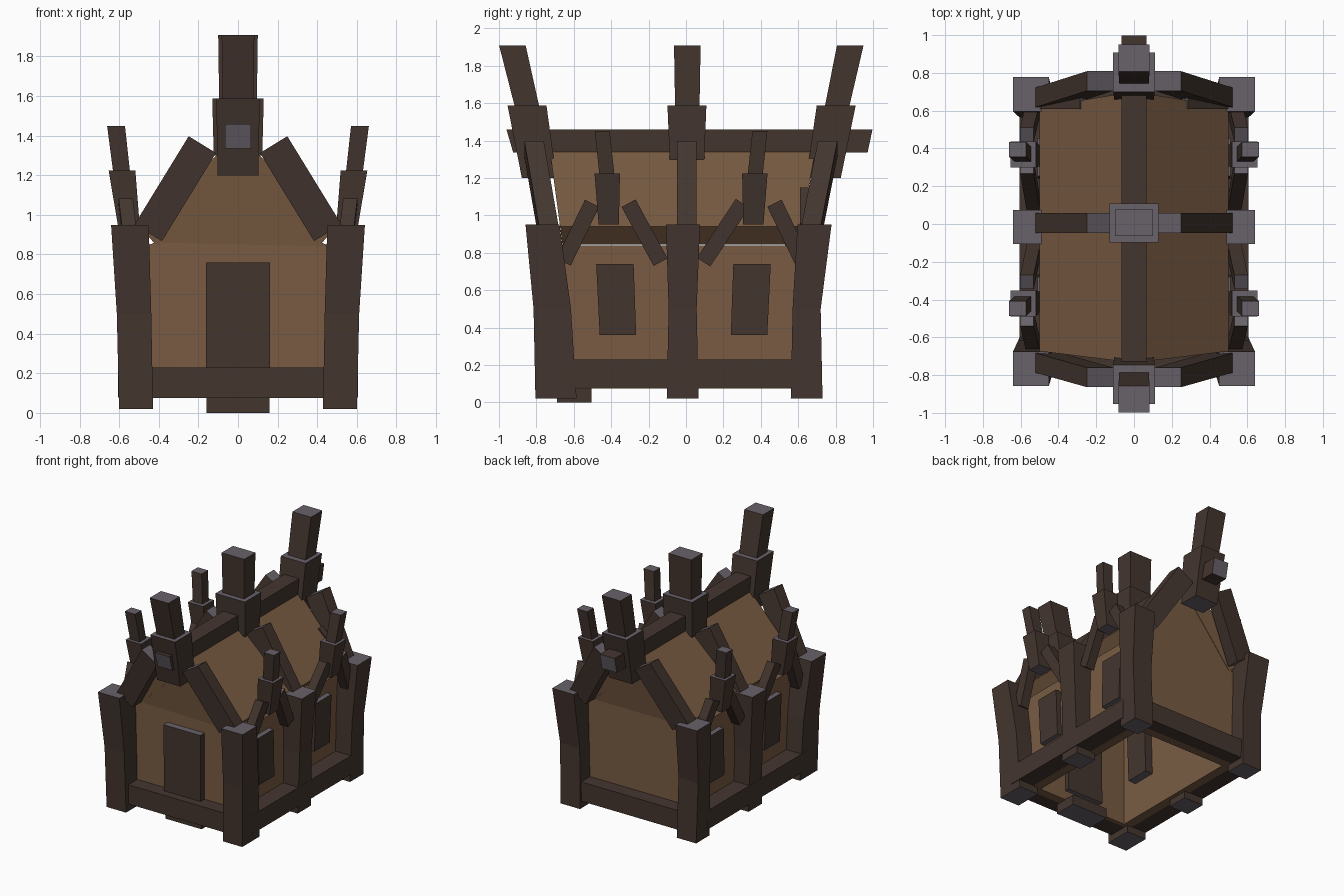
import bpy, bmesh
from mathutils import Vector as V

if "Cube" in bpy.data.objects:
    bpy.data.objects.remove(bpy.data.objects["Cube"])


def material(name, rgb):
    m = bpy.data.materials.new(name)
    m.diffuse_color = (*rgb, 1)
    m.use_nodes = True
    m.node_tree.nodes["Principled BSDF"].inputs["Base Color"].default_value = m.diffuse_color
    return m


TIMBER = material("dark timber", (0.057, 0.036, 0.028))
ENDS = material("grey timber ends", (0.138, 0.120, 0.142))
BOARDS = material("brown boards", (0.190, 0.105, 0.055))


def loft(name, rings, mats=(TIMBER, ENDS)):
    """Solid through matching point loops; the two ends take the last material."""
    bm = bmesh.new()
    loops = [[bm.verts.new(p) for p in ring] for ring in rings]
    n = len(loops[0])
    for lo, hi in zip(loops, loops[1:]):
        for i in range(n):
            j = (i + 1) % n
            bm.faces.new((lo[i], lo[j], hi[j], hi[i]))
    for end in (loops[0], loops[-1]):
        bm.faces.new(end).material_index = len(mats) - 1
    bmesh.ops.triangulate(bm, faces=[f for f in bm.faces if len(f.verts) > 4])
    bmesh.ops.recalc_face_normals(bm, faces=bm.faces)
    me = bpy.data.meshes.new(name)
    bm.to_mesh(me)
    bm.free()
    for m in mats:
        me.materials.append(m)
    ob = bpy.data.objects.new(name, me)
    bpy.context.collection.objects.link(ob)


def rect(p, u, v):
    """Rectangle around p with half sides u and v."""
    p, u, v = V(p), V(u), V(v)
    return [p + a * u + b * v for a, b in ((-1, -1), (1, -1), (1, 1), (-1, 1))]


def upright(name, *rings):
    """Timber with level cuts; each ring is (x, y, z, width x, width y)."""
    loft(name, [rect((x, y, z), (wx / 2, 0, 0), (0, wy / 2, 0))
                for x, y, z, wx, wy in rings])


def brace(name, p0, p1, width, depth):
    """Slanted timber with square cuts; depth is a level half-side vector."""
    side = (V(p1) - V(p0)).cross(V(depth)).normalized() * width / 2
    loft(name, [rect(p0, side, depth), rect(p1, side, depth)])


def front_y(z):
    return -0.66 - 0.134 * max(z - 0.84, 0)


def back_y(z):
    return 0.60 + 0.18 * max(z - 0.84, 0)


# Thick roof with square-cut eaves, gables leaning outwards
profile = [(0.5, 0.94), (0, 1.40), (-0.5, 0.94), (-0.41, 0.845), (0, 1.225), (0.41, 0.845)]
loft("roof", [[(x, f(z), z) for x, z in profile] for f in (front_y, back_y)], [BOARDS])

# Gable walls
gable = [(-0.47, 0.075), (0.47, 0.075), (0.47, 0.84), (0.42, 0.86), (0, 1.25),
         (-0.42, 0.86), (-0.47, 0.84)]
for label, f, d in (("front", front_y, 1), ("back", back_y, -1)):
    loft(f"{label}_gable_wall", [[(x, f(z) + d * t, z) for x, z in gable]
                                 for t in (0.003, 0.07)], [BOARDS])

for s, side in ((1, "right"), (-1, "left")):
    # Side wall
    loft(f"{side}_wall", [rect((s * 0.435, y, 0.4575), (0.035, 0, 0), (0, 0, 0.3825))
                          for y in (-0.63, 0.57)], [BOARDS])

    # Posts at the corners and the middle, leaning out above the knee
    for label, y0, w0, y1, y2 in (("front", -0.695, 0.22, -0.715, -0.767),
                                  ("middle", -0.018, 0.17, -0.018, -0.016),
                                  ("back", 0.645, 0.17, 0.645, 0.687)):
        upright(f"{label}_{side}_post", (s * 0.515, y0, 0.02, 0.172, w0),
                (s * 0.525, y1, 0.50, 0.174, w0 - 0.02), (s * 0.546, y2, 0.95, 0.19, 0.182))

    # Sill beam along the side
    loft(f"{side}_sill_beam", [rect((s * 0.53, y, 0.155), (0.077, 0, 0), (0, 0, 0.075))
                               for y in (-0.687, 0.60)])

    # Main roof braces
    for label, y0, y1 in (("front", -0.735, -0.812), ("middle", 0.005, 0.005),
                          ("back", 0.67, 0.757)):
        brace(f"{label}_{side}_roof_brace", (s * 0.453, y0, 0.91),
              (s * 0.18, y1, 1.355), 0.162, (0, 0.052, 0))

    # Short batten on the lower back edge of the roof
    brace(f"{side}_roof_batten", (s * 0.48, 0.642, 0.938), (s * 0.27, 0.642, 1.131),
          0.05, (0, 0.032, 0))

    for label, yw, lean, ya, yb, yc, yd in (
            ("front", -0.372, 0.008, -0.655, -0.502, -0.307, -0.136),
            ("back", 0.345, -0.008, 0.094, 0.302, 0.473, 0.625)):
        # Window panel, passing through the wall
        upright(f"{label}_{side}_window", (s * 0.422, yw + lean, 0.36, 0.175, 0.195),
                (s * 0.424, yw - lean, 0.74, 0.175, 0.2))
        # Small braces above the window
        for n, lo, hi in (("a", ya, yb), ("b", yd, yc)):
            brace(f"{label}_{side}_window_brace_{n}", (s * 0.53, lo, 0.75),
                  (s * 0.567, hi, 1.065), 0.085, (0.036, 0, 0))
        # Small pinnacle
        yp = -0.413 if label == "front" else 0.36
        o = -1 if label == "front" else 1
        upright(f"{label}_{side}_pinnacle_base", (s * 0.552, yp, 0.95, 0.11, 0.108),
                (s * 0.586, yp + o * 0.008, 1.225, 0.135, 0.136))
        upright(f"{label}_{side}_pinnacle_top", (s * 0.586, yp + o * 0.008, 1.2, 0.085, 0.08),
                (s * 0.616, yp + o * 0.035, 1.45, 0.09, 0.08))

# Sill beams on the gable ends
for label, y in (("front", -0.695), ("back", 0.635)):
    loft(f"{label}_sill_beam", [rect((x, y, 0.152), (0, 0.075, 0), (0, 0, 0.077))
                                for x in (-0.5, 0.5)])

# Door panel and doorstep
upright("door", (0, -0.63, 0.15, 0.325, 0.15), (0, -0.635, 0.76, 0.325, 0.15))
upright("doorstep", (0, -0.597, 0, 0.32, 0.185), (0, -0.597, 0.08, 0.32, 0.185))

# Ridge beam with slanted ends
loft("ridge_beam", [rect((0, -0.942, 1.398), (0.066, 0, 0), (0, -0.018, 0.062)),
                    rect((0, 0.984, 1.398), (0.066, 0, 0), (0, 0.013, 0.062))])

# Large pinnacles on the ridge
for label, z0, w, t, base0, base1, top0, top1 in (
        ("front", 1.20, 0.22, 0.165, -0.785, -0.85, -0.845, -0.928),
        ("middle", 1.30, 0.26, 0.20, 0.005, 0.005, 0.007, 0.007),
        ("back", 1.20, 0.22, 0.165, 0.735, 0.803, 0.803, 0.878)):
    upright(f"{label}_pinnacle_base", (0, base0, z0, w - 0.015, 0.185),
            (0, base1, 1.587, w, 0.208))
    upright(f"{label}_pinnacle_top", (0, top0, 1.56, t - 0.01, 0.13),
            (0, top1, 1.908, t, 0.142))
